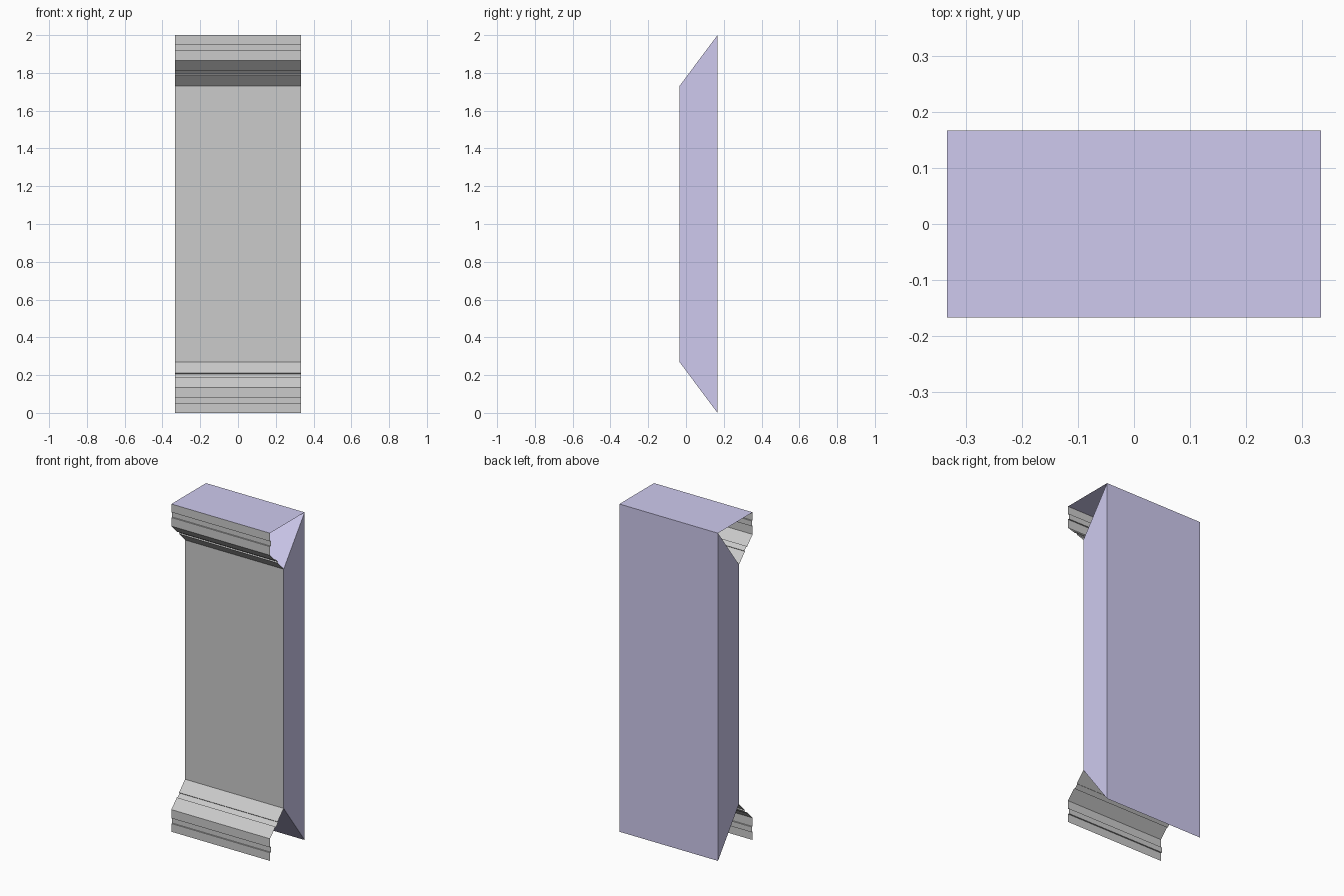
import bpy, bmesh

if "Cube" in bpy.data.objects:
    bpy.data.objects.remove(bpy.data.objects["Cube"])

HALF_W, Y_FRONT, Y_BACK, Y_PANEL = 0.333, -0.167, 0.167, -0.035
HEIGHT, Z_SLANT, Z_LIP = 2.0, 0.27, 0.135

purple = bpy.data.materials.new("purple")
purple.diffuse_color = (0.62, 0.59, 0.86, 1)
purple.use_nodes = True
purple.node_tree.nodes["Principled BSDF"].inputs["Base Color"].default_value = purple.diffuse_color


def new_object(name, bm, material=None):
    mesh = bpy.data.meshes.new(name)
    bm.to_mesh(mesh)
    bm.free()
    obj = bpy.data.objects.new(name, mesh)
    bpy.context.collection.objects.link(obj)
    if material:
        mesh.materials.append(material)
    return obj


def sweep(bm, profile, closed=False):
    """Extrude a (y, z) profile across the width, return the two rows."""
    rows = [[bm.verts.new((x, y, z)) for y, z in profile] for x in (-HALF_W, HALF_W)]
    n = len(profile)
    for i in range(n if closed else n - 1):
        j = (i + 1) % n
        bm.faces.new((rows[0][i], rows[1][i], rows[1][j], rows[0][j]))
    return rows


def groove(a, b, t0, t1, depth):
    """Four points of a square groove cut into the line a-b."""
    dy, dz = b[0] - a[0], b[1] - a[1]
    length = (dy * dy + dz * dz) ** 0.5
    ny, nz = dz / length * depth, -dy / length * depth
    p = [(a[0] + dy * t, a[1] + dz * t) for t in (t0, t1)]
    q = [(y + ny, z + nz) for y, z in p]
    return [p[0], q[0], q[1], p[1]]


# front sheet: grooved mouldings at both ends joined by the flat panel
foot, lip, neck = (Y_FRONT, 0.0), (Y_FRONT, Z_LIP), (Y_PANEL, Z_SLANT)
lower = ([foot] + groove(foot, lip, 0.37, 0.61, 0.008) + [lip]
         + groove(lip, neck, 0.40, 0.56, 0.007) + [neck])
upper = [(y, HEIGHT - z) for y, z in reversed(lower)]
bm = bmesh.new()
sweep(bm, lower + upper)
new_object("front_moulding", bm)

# tapered core behind the panel: back, slanted ends and side faces
core = [(Y_BACK, HEIGHT), (Y_BACK, 0), (Y_PANEL, Z_SLANT), (Y_PANEL, HEIGHT - Z_SLANT)]
bm = bmesh.new()
left, right = sweep(bm, core, closed=True)
bm.faces.new(left)
bm.faces.new(right)
bmesh.ops.recalc_face_normals(bm, faces=bm.faces)
# the moulding sheet already forms the front
bmesh.ops.delete(bm, geom=[f for f in bm.faces if f.normal.y < -0.99], context='FACES_ONLY')
new_object("core_body", bm, purple)

# flat top sheet
bm = bmesh.new()
sweep(bm, [(Y_FRONT, HEIGHT), (Y_BACK, HEIGHT)])
new_object("top_sheet", bm, purple)
